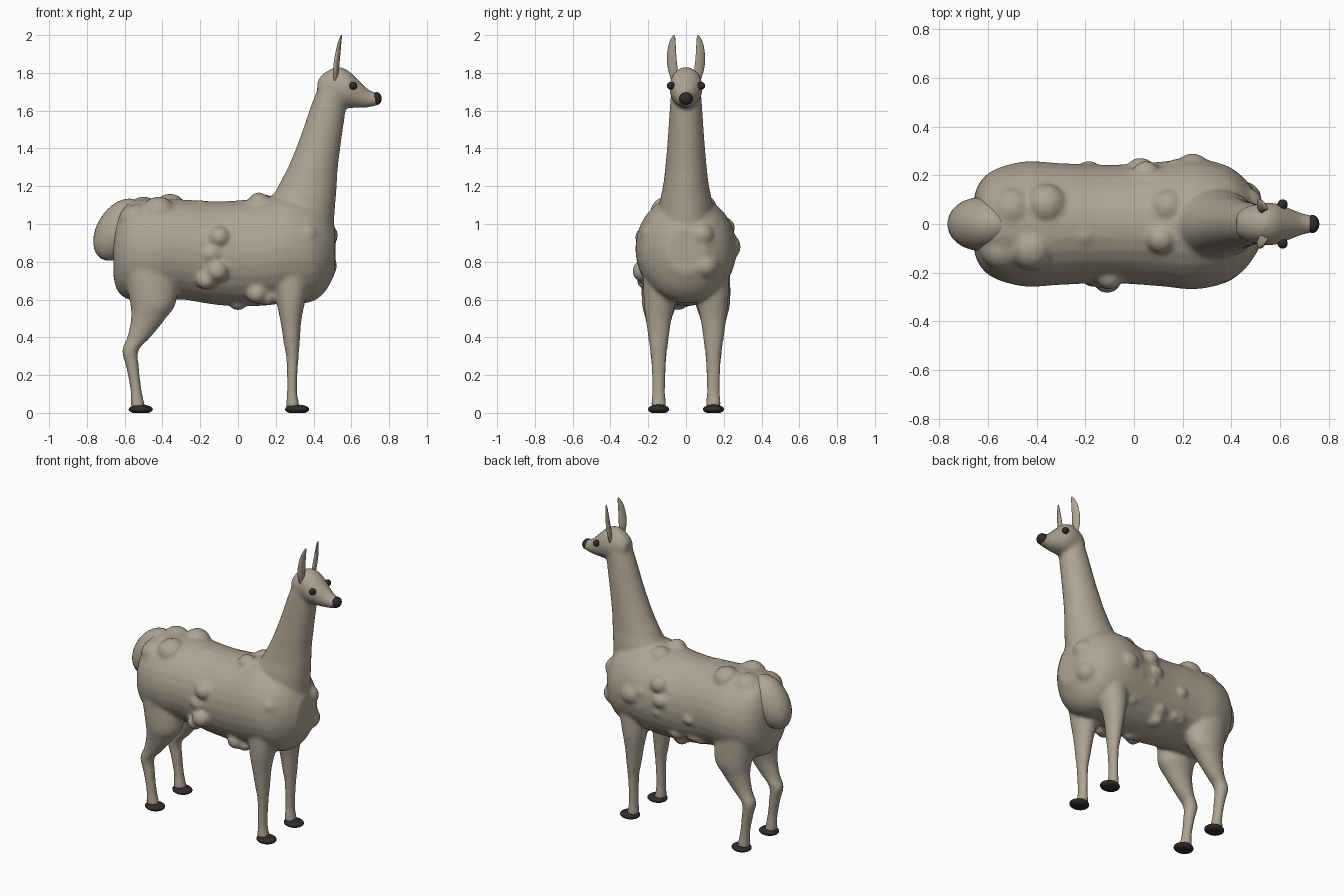
import bpy, bmesh, math, random
from mathutils import Vector, Matrix

random.seed(4)


def material(name, rgb):
    m = bpy.data.materials.new(name)
    m.diffuse_color = (*rgb, 1)
    return m


WOOL = material("wool", (0.42, 0.37, 0.29))
DARK = material("dark", (0.03, 0.024, 0.024))


def finish(bm, name, mat):
    bmesh.ops.recalc_face_normals(bm, faces=bm.faces)
    me = bpy.data.meshes.new(name)
    bm.to_mesh(me)
    bm.free()
    me.materials.append(mat)
    me.polygons.foreach_set("use_smooth", [True] * len(me.polygons))
    ob = bpy.data.objects.new(name, me)
    bpy.context.collection.objects.link(ob)
    return ob


def spline(secs, steps=5):
    # Catmull-Rom interpolation of section tuples
    p = [Vector(s) for s in secs]
    p = [p[0]] + p + [p[-1]]
    out = []
    for i in range(1, len(p) - 2):
        a, b, c, d = p[i - 1:i + 3]
        for k in range(steps):
            t = k / steps
            out.append(0.5 * (2 * b + (c - a) * t + (2 * a - 5 * b + 4 * c - d) * t * t
                              + (3 * b - a - 3 * c + d) * t ** 3))
    return out + [p[-1]]


def loft(bm, secs, axis, n=28):
    # section = (x, y, z, half size, half size) across the given axis
    rings = []
    for x, y, z, a, b in spline(secs):
        ring = []
        for k in range(n):
            t = 2 * math.pi * k / n
            u, v = a * math.cos(t), b * math.sin(t)
            ring.append(bm.verts.new((x, y + u, z + v) if axis == 'X' else (x + u, y + v, z)))
        rings.append(ring)
    for r, s in zip(rings, rings[1:]):
        for k in range(n):
            bm.faces.new((r[k], r[(k + 1) % n], s[(k + 1) % n], s[k]))
    bm.faces.new(rings[0])
    bm.faces.new(rings[-1])


def ball(bm, loc, size, rot_y=0):
    m = (Matrix.Translation(loc) @ Matrix.Rotation(rot_y, 4, 'Y')
         @ Matrix.Diagonal((*size, 1)))
    bmesh.ops.create_uvsphere(bm, u_segments=28, v_segments=18, radius=1, matrix=m)


# torso, neck and head
bm = bmesh.new()
loft(bm, [(-.66, 0, .84, .09, .11), (-.64, 0, .85, .16, .2), (-.58, 0, .86, .22, .26),
          (-.45, 0, .86, .257, .27), (-.3, 0, .865, .25, .265), (-.1, 0, .845, .243, .275),
          (.1, 0, .85, .255, .285), (.25, 0, .87, .268, .29), (.38, 0, .86, .24, .275),
          (.46, 0, .86, .18, .22), (.515, 0, .86, .1, .12)], 'X')
loft(bm, [(.36, 0, .9, .14, .14), (.345, 0, 1.1, .17, .14), (.368, 0, 1.2, .155, .122),
          (.397, 0, 1.3, .132, .11), (.437, 0, 1.45, .111, .097), (.473, 0, 1.6, .096, .087),
          (.495, 0, 1.7, .08, .08)], 'Z')
loft(bm, [(.42, 0, 1.715, .04, .04), (.45, 0, 1.72, .065, .075), (.52, 0, 1.725, .085, .107),
          (.58, 0, 1.715, .086, .1), (.63, 0, 1.692, .068, .078), (.69, 0, 1.665, .045, .048),
          (.735, 0, 1.66, .035, .033), (.752, 0, 1.66, .02, .02)], 'X')

# legs
for s in (-1, 1):
    loft(bm, [(.29, .13 * s, .8, .11, .1), (.28, .14 * s, .6, .078, .085),
              (.28, .145 * s, .48, .055, .066), (.285, .145 * s, .36, .042, .05),
              (.288, .145 * s, .28, .032, .04), (.286, .145 * s, .12, .027, .035),
              (.29, .145 * s, .03, .038, .042)], 'Z')
    loft(bm, [(-.48, .12 * s, .85, .15, .11), (-.45, .14 * s, .6, .125, .095),
              (-.475, .145 * s, .5, .092, .07), (-.525, .145 * s, .4, .062, .05),
              (-.57, .145 * s, .33, .044, .045), (-.558, .145 * s, .24, .034, .038),
              (-.54, .145 * s, .12, .03, .034), (-.53, .145 * s, .03, .04, .042)], 'Z')

# wool clumps on the fleece
for x, y, z, r in [(-.36, .08, 1.08, .085), (-.5, .06, 1.06, .09), (-.42, -.1, 1.06, .09),
                   (-.54, -.1, 1.02, .09), (-.2, -.04, 1.07, .06), (.11, -.06, 1.11, .06),
                   (.14, .07, 1.09, .07), (-.1, -.21, .93, .06), (-.14, -.21, .84, .055),
                   (-.11, -.225, .75, .06), (-.17, -.21, .7, .05), (.1, -.16, .63, .055),
                   (.15, -.14, .61, .045), (0, -.04, .59, .05), (-.06, .13, .63, .05),
                   (.36, -.17, .94, .07), (.46, .08, .94, .07), (.45, .1, .78, .075),
                   (.24, .21, .88, .08), (.05, .2, .98, .06)]:
    ball(bm, (x, y, z), (r, r, r * .95))
for i in range(12):
    x, t = random.uniform(-.3, .22), random.uniform(-.9, .5)
    r = random.uniform(.03, .05)
    ball(bm, (x, .228 * math.cos(t), .855 + .25 * math.sin(t)), (r * 1.2, r, r))
body = finish(bm, "body", WOOL)
rem = body.modifiers.new("blend", 'REMESH')
rem.mode = 'VOXEL'
rem.voxel_size = .011
rem.use_smooth_shade = True
smo = body.modifiers.new("soften", 'SMOOTH')
smo.factor = .5
smo.iterations = 9

# tail
bm = bmesh.new()
ball(bm, (-.63, 0, .97), (.115, .11, .18), math.radians(32))
finish(bm, "tail", WOOL)

# ears, eyes and feet, mirrored in pairs
for side, s in (("left", 1), ("right", -1)):
    bm = bmesh.new()
    loft(bm, [(.515, .068 * s, 1.76, .008, .016), (.52, .074 * s, 1.82, .013, .027),
              (.528, .077 * s, 1.88, .012, .027), (.537, .071 * s, 1.95, .008, .02),
              (.543, .061 * s, 1.99, .004, .009), (.545, .058 * s, 2.0, .001, .002)], 'Z', 16)
    bmesh.ops.rotate(bm, verts=bm.verts, cent=(.53, .07 * s, 1.9),
                     matrix=Matrix.Rotation(.35 * s, 3, 'Z'))
    finish(bm, side + "_ear", WOOL)
    bm = bmesh.new()
    ball(bm, (.61, .08 * s, 1.732), (.021, .021, .021))
    finish(bm, side + "_eye", DARK)
    for name, x in (("front", .313), ("back", -.515)):
        bm = bmesh.new()
        ball(bm, (x, .145 * s, .025), (.064, .056, .025))
        for v in bm.verts:
            v.co.z = max(v.co.z, .006) - .006
        finish(bm, f"{side}_{name}_foot", DARK)

# nose
bm = bmesh.new()
ball(bm, (.733, 0, 1.664), (.028, .037, .034))
finish(bm, "nose", DARK)
